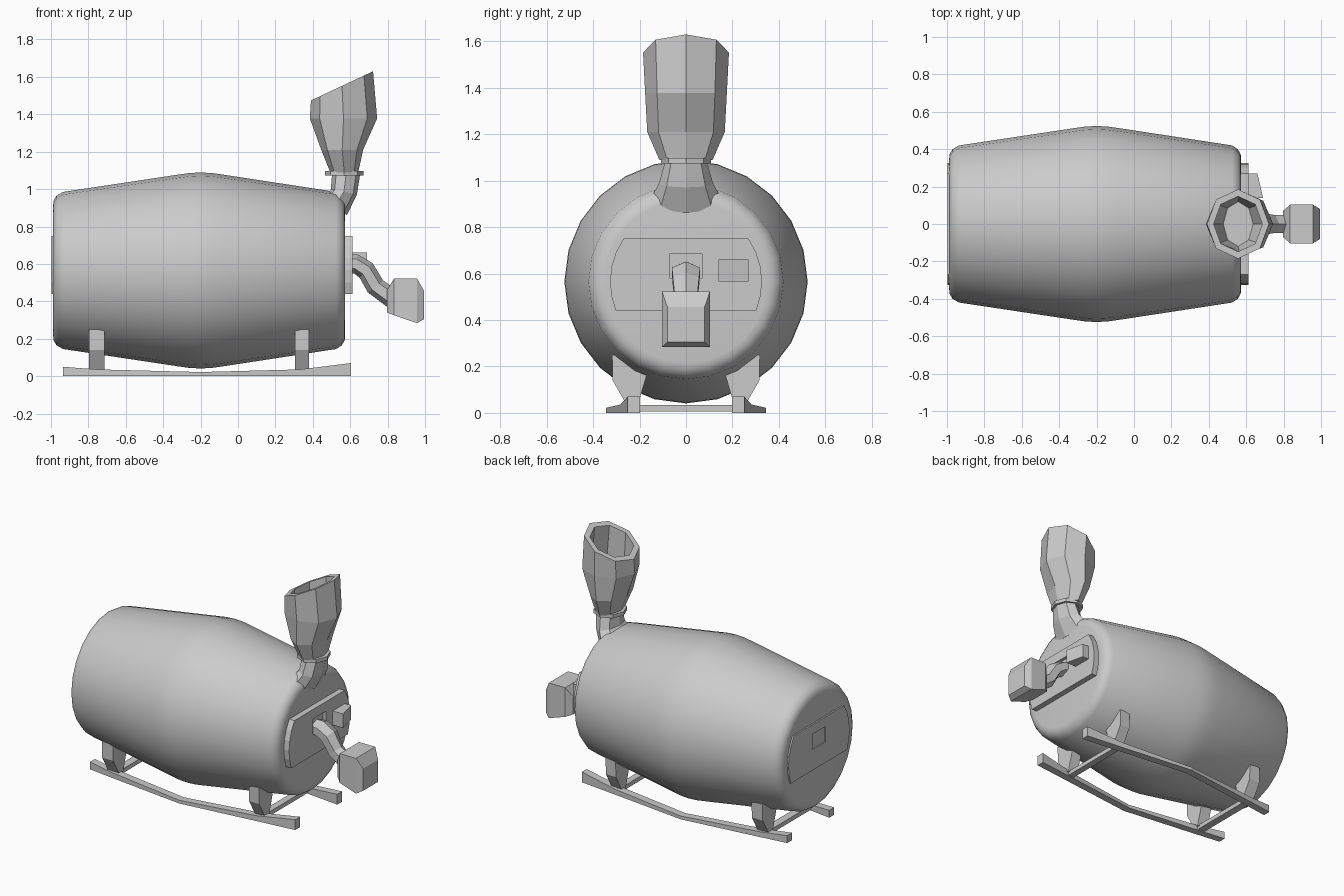
import bpy, bmesh
from math import sin, cos, pi, radians
from mathutils import Vector

if "Cube" in bpy.data.objects:
    bpy.data.objects.remove(bpy.data.objects["Cube"])

AXIS_Z = 0.565  # height of the barrel axis


def loft(name, rings, caps=True):
    """Skin a list of equal-length point rings, optionally capping both ends."""
    bm = bmesh.new()
    loops = [[bm.verts.new(p) for p in ring] for ring in rings]
    n = len(loops[0])
    for a, b in zip(loops, loops[1:]):
        for i in range(n):
            j = (i + 1) % n
            bm.faces.new((a[i], a[j], b[j], b[i]))
    if caps:
        bm.faces.new(loops[0])
        bm.faces.new(loops[-1])
    bmesh.ops.recalc_face_normals(bm, faces=bm.faces)
    mesh = bpy.data.meshes.new(name)
    bm.to_mesh(mesh)
    bm.free()
    obj = bpy.data.objects.new(name, mesh)
    bpy.context.collection.objects.link(obj)
    return obj


def oval(cx, cz, rx, ry, slope=0.0, n=8):
    """Horizontal ring, tilted along x by slope."""
    return [(cx + rx * cos(2 * pi * i / n), ry * sin(2 * pi * i / n),
             cz + slope * rx * cos(2 * pi * i / n)) for i in range(n)]


def rect(x, y0, y1, z0, z1):
    """Rectangular ring facing x."""
    return [(x, y0, z0), (x, y1, z0), (x, y1, z1), (x, y0, z1)]


def prism(name, outline, x0, x1):
    """Extrude a yz outline along x."""
    return loft(name, [[(x, y, z) for y, z in outline] for x in (x0, x1)])


# Barrel: lathed around x with a swollen middle and rounded rims
profile = [(-0.988, 0.35), (-0.985, 0.375), (-0.97, 0.40), (-0.935, 0.42),
           (-0.33, 0.511), (-0.26, 0.521), (-0.2, 0.524), (-0.14, 0.521),
           (-0.07, 0.511), (0.525, 0.42), (0.555, 0.40), (0.57, 0.375),
           (0.573, 0.35)]
SIDES = 24
barrel = loft("barrel", [[(x, r * cos(2 * pi * i / SIDES), AXIS_Z + r * sin(2 * pi * i / SIDES))
                          for i in range(SIDES)] for x, r in profile])
bpy.context.view_layer.objects.active = barrel
barrel.select_set(True)
bpy.ops.object.shade_smooth_by_angle(angle=radians(35))

# End plates: a disc clipped top and bottom, with a rectangular recess
right_arc = [radians(-22.5 + 57 * i / 5) for i in range(6)]
outline = [(0.327 * cos(a), AXIS_Z + 0.327 * sin(a)) for a in right_arc]
outline += [(-y, z) for y, z in reversed(outline)]
for name, x0, x1, c0, c1 in (("front_plate", 0.55, 0.612, 0.59, 0.65),
                             ("rear_plate", -0.96, -0.998, -0.99, -1.05)):
    plate = prism(name, outline, x0, x1)
    cutter = loft(name + "_cutter", [rect(x, -0.07, 0.07, 0.58, 0.685) for x in (c0, c1)])
    cutter.hide_render = True
    cutter.hide_viewport = True
    cut = plate.modifiers.new("recess", 'BOOLEAN')
    cut.operation = 'DIFFERENCE'
    cut.object = cutter

# Small box with a slanted front
loft("control_box", [
    rect(0.59, 0.14, 0.27, 0.565, 0.66),
    [(0.69, 0.14, 0.565), (0.66, 0.27, 0.565), (0.66, 0.27, 0.66), (0.69, 0.14, 0.66)]])

# Bent pipe: six-sided sections (x, z, heading, half width)
path = [(0.57, 0.60, 0, 0.07), (0.63, 0.60, -10, 0.07), (0.685, 0.565, -42, 0.065),
        (0.735, 0.48, -52, 0.055), (0.83, 0.41, -25, 0.055)]
rings = []
for x, z, deg, w in path:
    up = Vector((-sin(radians(deg)), 0, cos(radians(deg))))
    rings.append([Vector((x, 0, z)) + up * (0.052 * cos(pi * i / 3))
                  + Vector((0, w * sin(pi * i / 3), 0)) for i in range(6)])
loft("spout_pipe", rings)

# Block on the end of the pipe
loft("spout_head", [rect(0.797, -0.07, 0.07, 0.34, 0.46), rect(0.835, -0.103, 0.103, 0.325, 0.523),
                    rect(0.957, -0.103, 0.103, 0.284, 0.523), rect(0.995, -0.08, 0.08, 0.305, 0.455)])

# Funnel stem, collar and hollow funnel
loft("funnel_stem", [oval(0.52, 0.91, 0.062, 0.16, -0.8), oval(0.566, 0.985, 0.07, 0.118, -0.2),
                     oval(0.578, 1.08, 0.075, 0.09)])
loft("funnel_collar", [oval(0.568, 1.073, 0.102, 0.108), oval(0.568, 1.098, 0.102, 0.108)])
loft("funnel", [oval(0.568, 1.09, 0.075, 0.115), oval(0.557, 1.21, 0.112, 0.167),
                oval(0.564, 1.378, 0.18, 0.176), oval(0.556, 1.552, 0.166, 0.185, 0.47),
                oval(0.556, 1.552, 0.13, 0.148, 0.47), oval(0.562, 1.378, 0.142, 0.142),
                oval(0.557, 1.22, 0.08, 0.12)])

# Skids bowed outward in plan, and wedge legs, one set per side
leg = [(0.318, 0.25), (0.316, 0.14), (0.25, 0.025), (0.21, 0.025), (0.17, 0.16), (0.25, 0.25)]
skid = [(-0.935, 0.225, 0.05), (-0.75, 0.25, 0.036), (-0.2, 0.318, 0.022),
        (0.33, 0.256, 0.036), (0.605, 0.225, 0.07)]
LEG_X = (("rear", -0.797, -0.715), ("front", 0.305, 0.38))
for side, s in (("left", -1), ("right", 1)):
    loft(side + "_skid", [rect(x, s * y - 0.026, s * y + 0.026, 0, top) for x, y, top in skid])
    for end, x0, x1 in LEG_X:
        prism(f"{end}_{side}_leg", [(s * y, z) for y, z in leg], x0, x1)

# Cross bars joining the skids
for end, x0, x1 in LEG_X:
    loft(end + "_cross_bar", [rect(x, -0.25, 0.25, 0.005, 0.034) for x in (x0 + 0.015, x1 - 0.015)])
